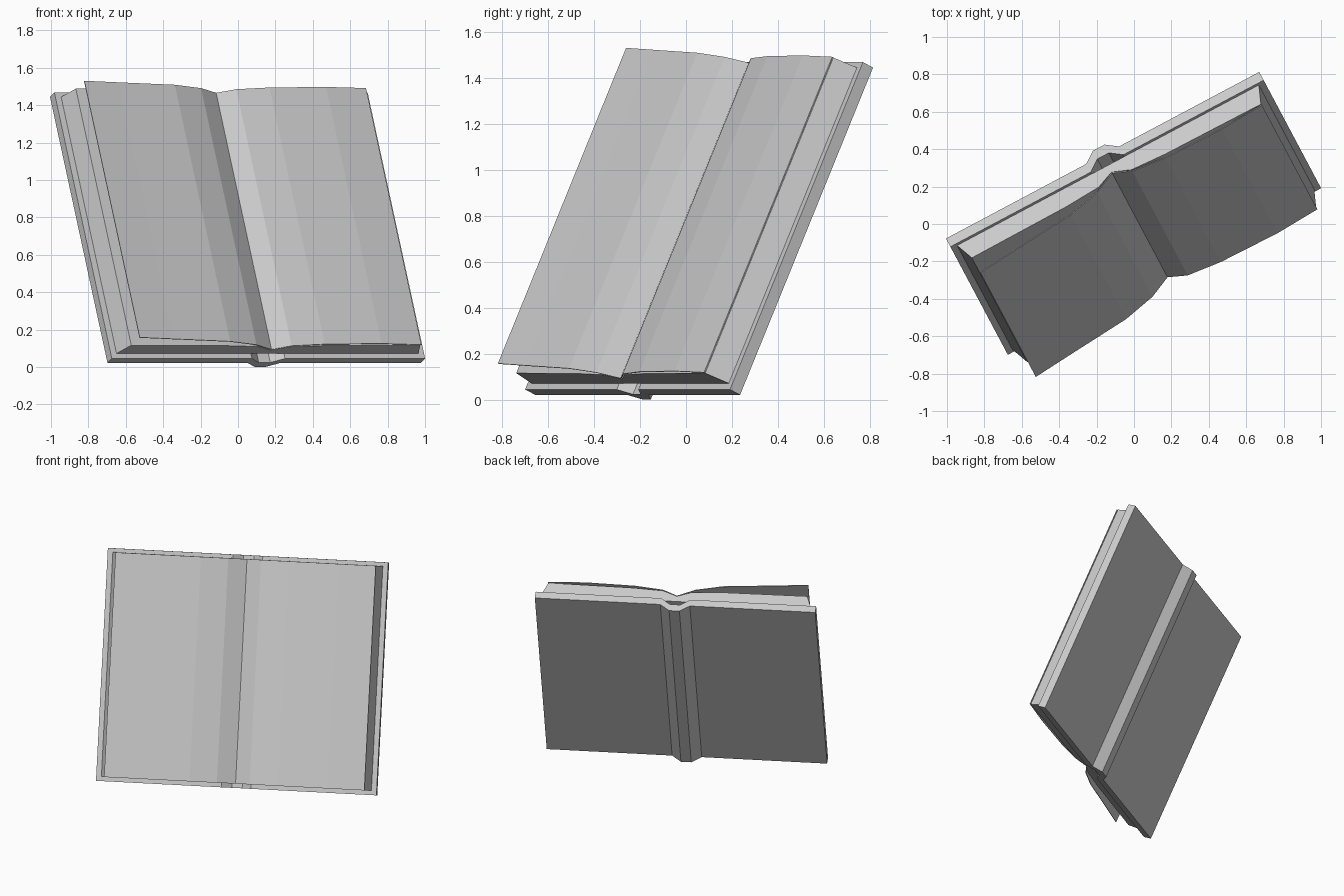
import bpy, bmesh, math
from mathutils import Matrix, Vector

if "Cube" in bpy.data.objects:
    bpy.data.objects.remove(bpy.data.objects["Cube"])

# Book frame: local x across the spread, local y up the spine, local z out of the pages
TURN, LEAN = math.radians(28), math.radians(24.7)
FRAME = (Matrix.Translation((0.1395, -0.21, 0.022))
         @ Matrix.Rotation(TURN, 4, 'Z')
         @ Matrix.Rotation(math.radians(90) - LEAN, 4, 'X'))


def extrude_profile(name, profile, y0, y1):
    """Closed x/z profile swept along the spine direction."""
    bm = bmesh.new()
    face = bm.faces.new([bm.verts.new((x, y0, z)) for x, z in profile])
    res = bmesh.ops.extrude_face_region(bm, geom=[face])
    moved = [v for v in res['geom'] if isinstance(v, bmesh.types.BMVert)]
    bmesh.ops.translate(bm, verts=moved, vec=Vector((0, y1 - y0, 0)))
    bmesh.ops.recalc_face_normals(bm, faces=bm.faces)
    mesh = bpy.data.meshes.new(name)
    bm.to_mesh(mesh)
    bm.free()
    obj = bpy.data.objects.new(name, mesh)
    obj.matrix_world = FRAME
    bpy.context.collection.objects.link(obj)
    return obj


def mirrored(half):
    """Right half of an outline, continued to the left."""
    return [(-x, z) for x, z in reversed(half)] + half


def band(line, thickness):
    """Closed outline of a line given a thickness along z."""
    return line + [(x, z + thickness) for x, z in reversed(line)]


# Hard cover with a raised spine
cover_line = mirrored([(0.035, -0.05), (0.1, 0.0), (0.9485, 0.0)])
extrude_profile("cover", band(cover_line, 0.055), 0.0, 1.566)

# Page block with slanted fore edges and a centre valley
top = [(-x, z) for x, z in [(0.875, 0.16), (0.3, 0.155), (0.1, 0.143)]]
top += [(0.0, 0.1)] + [(-x, z) for x, z in reversed(top)]
extrude_profile("page_block", [(0.9135, 0.055), (-0.9135, 0.055)] + top, 0.03, 1.54)

# Curved loose sheets: the left one lifts off the block
right = [(0.0, 0.102), (0.1, 0.148), (0.29, 0.17), (0.63, 0.177), (0.878, 0.163)]
left = [(0.0, 0.102), (-0.12, 0.162), (-0.3, 0.205), (-0.655, 0.236), (-0.872, 0.256)]
for name, line in (("right_sheet", right), ("left_sheet", left)):
    extrude_profile(name, band(line, 0.005), 0.03, 1.54)
